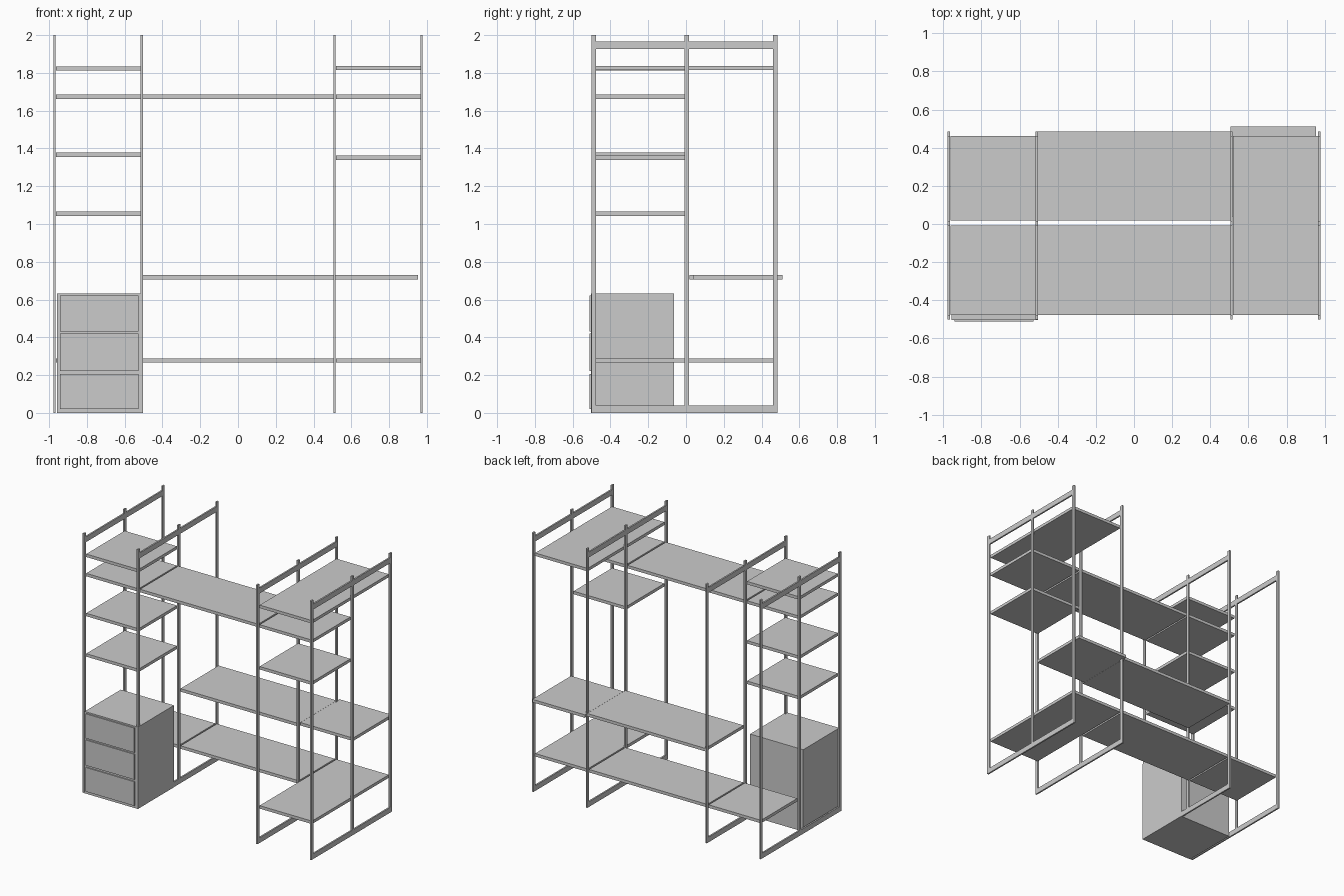
import bpy

if "Cube" in bpy.data.objects:
    bpy.data.objects.remove(bpy.data.objects["Cube"])


def box(name, x, y, z):
    """Axis-aligned box from (min, max) ranges."""
    lo, hi = zip(x, y, z)
    bpy.ops.mesh.primitive_cube_add(
        size=1, location=[(a + b) / 2 for a, b in zip(lo, hi)])
    ob = bpy.context.object
    ob.name = name
    ob.scale = [b - a for a, b in zip(lo, hi)]
    bpy.ops.object.transform_apply(location=False, rotation=False, scale=True)
    return ob


# Four ladder frames: three posts plus a floor rail and a top rail
POSTS = [(-0.501, -0.477), (-0.007, 0.017), (0.460, 0.484)]
for fname, cx in (("left_outer", -0.971), ("left_inner", -0.510),
                  ("right_inner", 0.511), ("right_outer", 0.971)):
    xr = (cx - 0.006, cx + 0.006)
    for pname, yr in zip(("front", "middle", "back"), POSTS):
        box(f"{fname}_{pname}_post", xr, yr, (0, 2))
    for (y0, y1), part in zip(((-0.477, -0.007), (0.017, 0.460)), ("front", "back")):
        box(f"{fname}_{part}_floor_rail", xr, (y0, y1), (0, 0.04))
        box(f"{fname}_{part}_top_rail", xr, (y0, y1), (1.926, 1.967))

# Bays and depths used by the shelves
LEFT, MID, RIGHT = (-0.963, -0.516), (-0.504, 0.505), (0.518, 0.965)
FRONT, BACK, FULL = (-0.476, -0.007), (0.018, 0.461), (-0.476, 0.461)
T = 0.023

shelves = [
    ("left_top_shelf", LEFT, FRONT, 1.812),
    ("left_high_shelf", LEFT, FRONT, 1.663),
    ("left_middle_shelf", LEFT, FRONT, 1.355),
    ("left_low_shelf", LEFT, FRONT, 1.043),
    ("bridge_shelf", MID, FRONT, 1.663),
    ("right_high_shelf", RIGHT, FRONT, 1.663),
    ("right_top_shelf", RIGHT, FULL, 1.814),
    ("right_middle_shelf", RIGHT, FRONT, 1.340),
    ("right_bottom_shelf", RIGHT, FULL, 0.266),
    ("centre_bottom_shelf", MID, BACK, 0.266),
    ("left_bottom_shelf", LEFT, BACK, 0.266),
    ("desk_top", MID, (0.018, 0.484), 0.707),
    ("desk_extension", (0.506, 0.954), (0.040, 0.512), 0.707),
]
for name, xr, yr, z in shelves:
    box(name, xr, yr, (z, z + T))

# Drawer cabinet with three raised fronts
box("drawer_cabinet", (-0.957, -0.503), (-0.503, -0.063), (0, 0.632))
for i, zr in enumerate(((0.021, 0.207), (0.223, 0.419), (0.432, 0.621))):
    box(f"drawer_front_{i + 1}", (-0.942, -0.528), (-0.512, -0.502), zr)
